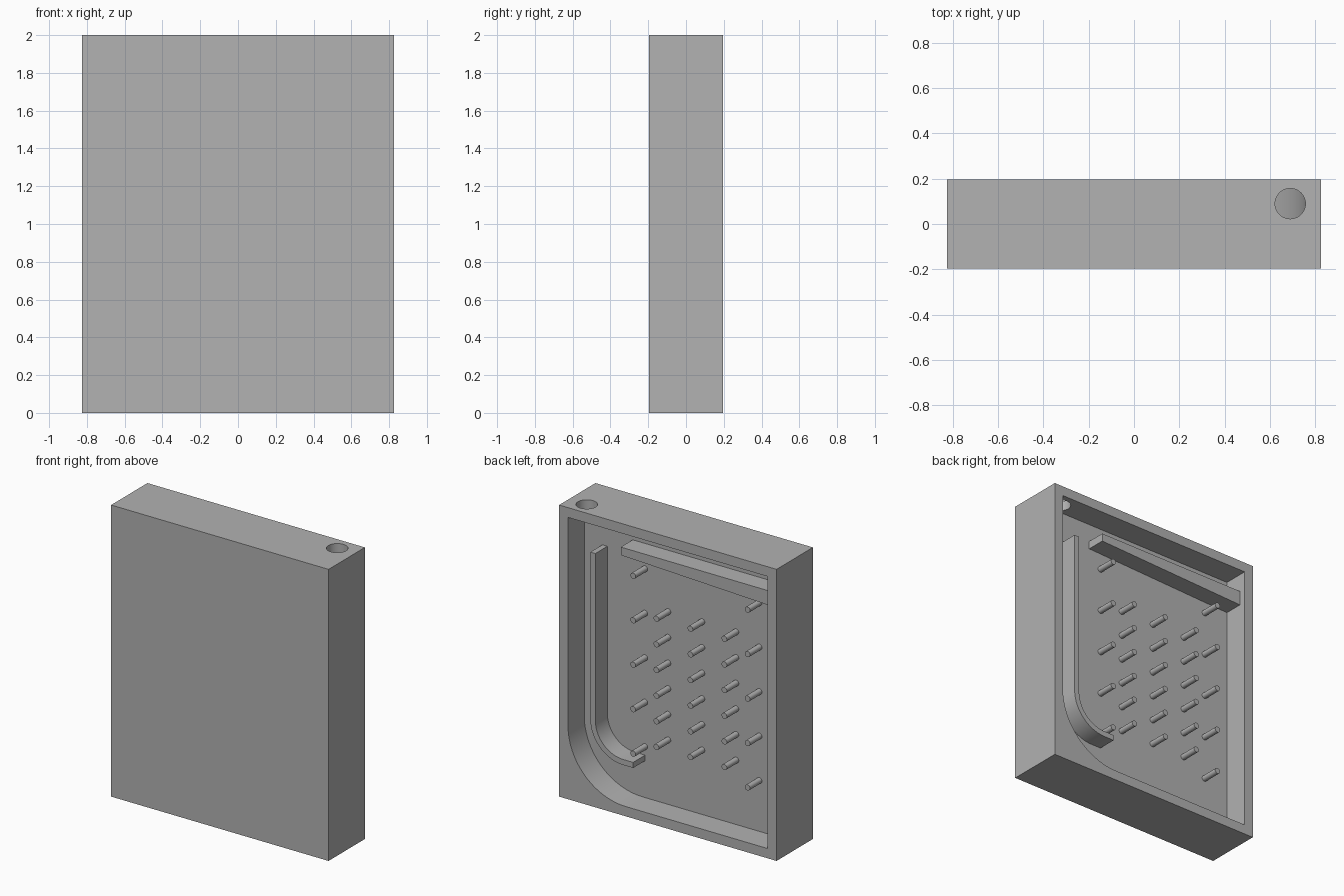
import bpy
import bmesh
from math import sin, cos, pi
from mathutils import Matrix, Vector

old = bpy.data.objects.get("Cube")
if old:
    bpy.data.objects.remove(old, do_unlink=True)

W, D, H = 0.825, 0.197, 2.0   # half width, half depth, height
WALL = 0.067
FLOOR_Y, TIP_Y = 0.02, 0.15   # panel surface and height of raised parts

grey = bpy.data.materials.new("plain grey")
grey.use_nodes = True
colour = (0.445, 0.445, 0.445, 1)
grey.diffuse_color = colour
grey.node_tree.nodes["Principled BSDF"].inputs["Base Color"].default_value = colour


def finish(name, bm):
    bmesh.ops.recalc_face_normals(bm, faces=bm.faces)
    mesh = bpy.data.meshes.new(name)
    bm.to_mesh(mesh)
    bm.free()
    mesh.materials.append(grey)
    obj = bpy.data.objects.new(name, mesh)
    bpy.context.collection.objects.link(obj)
    return obj


def activate(obj):
    bpy.ops.object.select_all(action='DESELECT')
    obj.select_set(True)
    bpy.context.view_layer.objects.active = obj


def smooth(obj):
    activate(obj)
    bpy.ops.object.shade_smooth_by_angle(angle=pi / 6)


def extrude(name, outline, y0, y1):
    """Prism from an x-z outline between two depths."""
    bm = bmesh.new()
    face = bm.faces.new([bm.verts.new((x, y0, z)) for x, z in outline])
    new = bmesh.ops.extrude_face_region(bm, geom=[face])["geom"]
    verts = [v for v in new if isinstance(v, bmesh.types.BMVert)]
    bmesh.ops.translate(bm, verts=verts, vec=(0, y1 - y0, 0))
    return finish(name, bm)


def add_cylinder(bm, centre, radius, length, matrix, segments=24):
    bmesh.ops.create_cone(bm, cap_ends=True, segments=segments, radius1=radius,
                          radius2=radius, depth=length,
                          matrix=Matrix.Translation(Vector(centre)) @ matrix)


def corner(cx, cz, radius, steps=24):
    """Quarter arc from the +x side down to the bottom."""
    return [(cx + radius * cos(a), cz - radius * sin(a))
            for a in (pi / 2 * i / steps for i in range(steps + 1))]


def cut(obj, cutter):
    cutter.hide_render = True
    mod = obj.modifiers.new("cut", 'BOOLEAN')
    mod.operation = 'DIFFERENCE'
    mod.solver = 'EXACT'
    mod.object = cutter
    activate(obj)
    bpy.ops.object.modifier_apply(modifier=mod.name)
    bpy.data.objects.remove(cutter, do_unlink=True)


# Case: block with a shallow cavity open at the back, one corner rounded
case = extrude("case", [(-W, 0), (W, 0), (W, H), (-W, H)], -D, D)
ix, top, R = W - WALL, H - WALL, 0.44
cavity = [(-ix, WALL), (-ix, top), (ix, top)] + corner(ix - R, WALL + R, R)
cut(case, extrude("cavity_cutter", cavity, FLOOR_Y, D + 0.1))

# Round drop hole through the top wall
bm = bmesh.new()
add_cylinder(bm, (0.69, 0.09, H), 0.067, 0.3, Matrix(), 48)
cut(case, finish("hole_cutter", bm))
smooth(case)

# Curved guide rail beside the channel
cx, cz, r, t, end, rail_top = 0.371, 0.57, 0.25, 0.038, 0.296, 1.714
outer = [(cx + r, rail_top)] + corner(cx, cz, r) + [(end, cz - r)]
inner = [(cx + r - t, rail_top)] + corner(cx, cz, r - t) + [(end, cz - r + t)]
smooth(extrude("guide_rail", outer + inner[::-1], FLOOR_Y - 0.005, TIP_Y))

# Tapered ledge under the top wall
extrude("top_ledge", [(0.39, 1.81), (0.39, 1.755), (-ix, 1.71), (-ix, 1.81)],
        FLOOR_Y - 0.005, TIP_Y)

# Pegs: three close-set inner columns and two wider-spaced outer ones
bm = bmesh.new()
mid = -0.137
columns = [(mid + k * 0.258, 1.39, 0.176, 6) for k in (-1, 0, 1)]
columns += [(mid + k * 0.434, 1.637, 0.305, 5) for k in (-1, 1)]
for x, z, step, count in columns:
    for i in range(count):
        add_cylinder(bm, (x, (FLOOR_Y + TIP_Y) / 2, z - i * step), 0.02,
                     TIP_Y - FLOOR_Y, Matrix.Rotation(pi / 2, 4, 'X'))
smooth(finish("pegs", bm))
